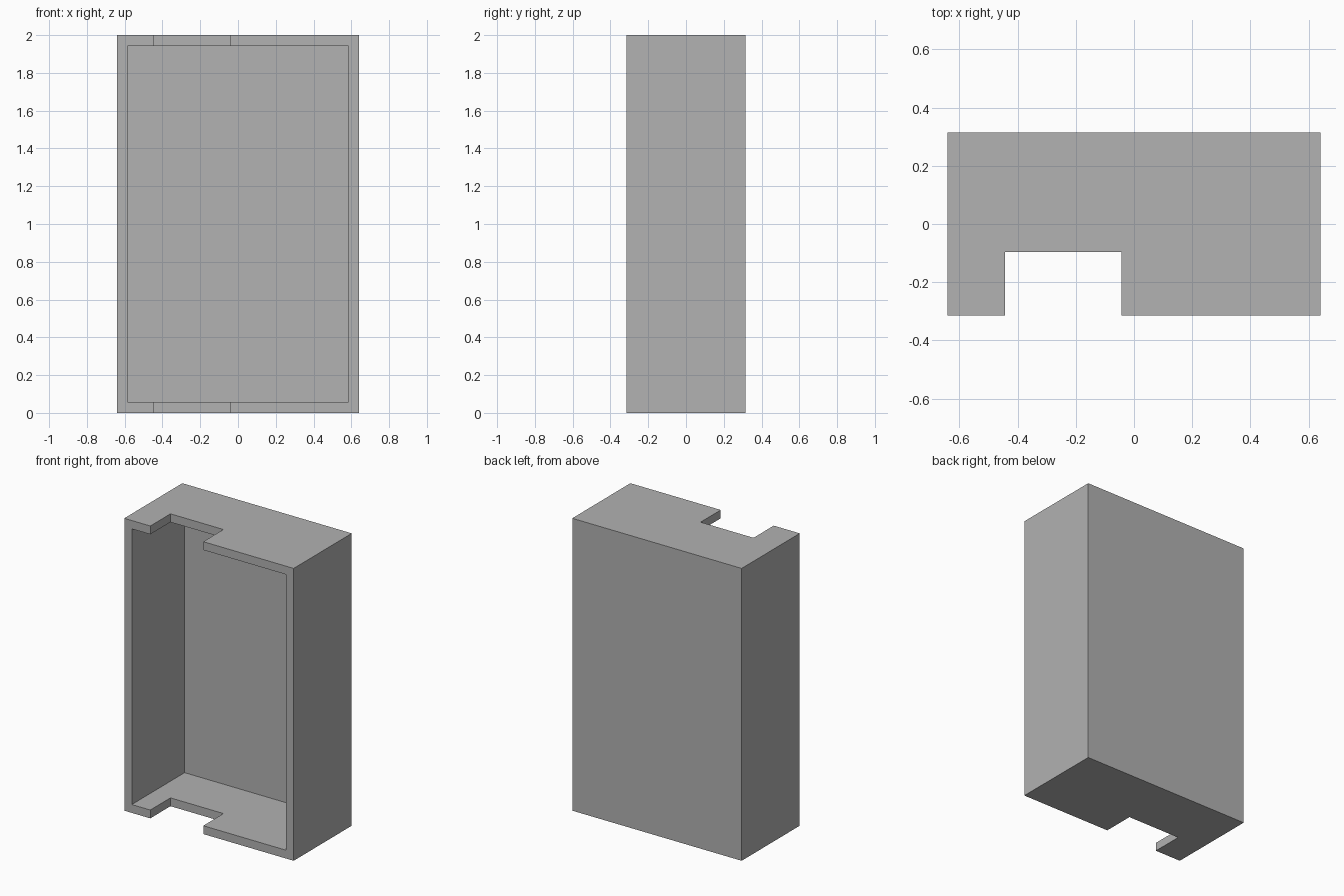
import bpy
import bmesh
from mathutils import Vector

WIDTH, DEPTH, HEIGHT, WALL = 1.282, 0.628, 2.0, 0.057
NOTCH_LEFT, NOTCH_RIGHT, NOTCH_BACK = -0.444, -0.043, -0.096

default = bpy.data.objects.get("Cube")
if default:
    bpy.data.objects.remove(default, do_unlink=True)

# Plain grey
grey = bpy.data.materials.new("grey")
grey.use_nodes = True
colour = (0.445, 0.445, 0.445, 1)
grey.diffuse_color = colour
grey.node_tree.nodes["Principled BSDF"].inputs["Base Color"].default_value = colour


def box(name, low, high):
    """Axis-aligned box between two corners."""
    low, high = Vector(low), Vector(high)
    bm = bmesh.new()
    bmesh.ops.create_cube(bm, size=1)
    bmesh.ops.scale(bm, vec=high - low, verts=bm.verts)
    bmesh.ops.translate(bm, vec=(low + high) / 2, verts=bm.verts)
    mesh = bpy.data.meshes.new(name)
    bm.to_mesh(mesh)
    bm.free()
    mesh.materials.append(grey)
    obj = bpy.data.objects.new(name, mesh)
    bpy.context.collection.objects.link(obj)
    return obj


def cut(target, cutter):
    """Subtract the cutter, apply the result and remove the cutter."""
    mod = target.modifiers.new("cut", 'BOOLEAN')
    mod.operation = 'DIFFERENCE'
    mod.solver = 'EXACT'
    mod.object = cutter
    bpy.context.view_layer.objects.active = target
    bpy.ops.object.modifier_apply(modifier=mod.name)
    bpy.data.objects.remove(cutter, do_unlink=True)


w, d = WIDTH / 2, DEPTH / 2

# Open-fronted case
case = box("case", (-w, -d, 0), (w, d, HEIGHT))

# Hollow interior
cut(case, box("interior_cutter", (-w + WALL, -d - 0.1, WALL),
              (w - WALL, d - WALL, HEIGHT - WALL)))

# Notch through the front edge of the top and bottom panels
cut(case, box("notch_cutter", (NOTCH_LEFT, -d - 0.2, -0.1),
              (NOTCH_RIGHT, NOTCH_BACK, HEIGHT + 0.1)))
